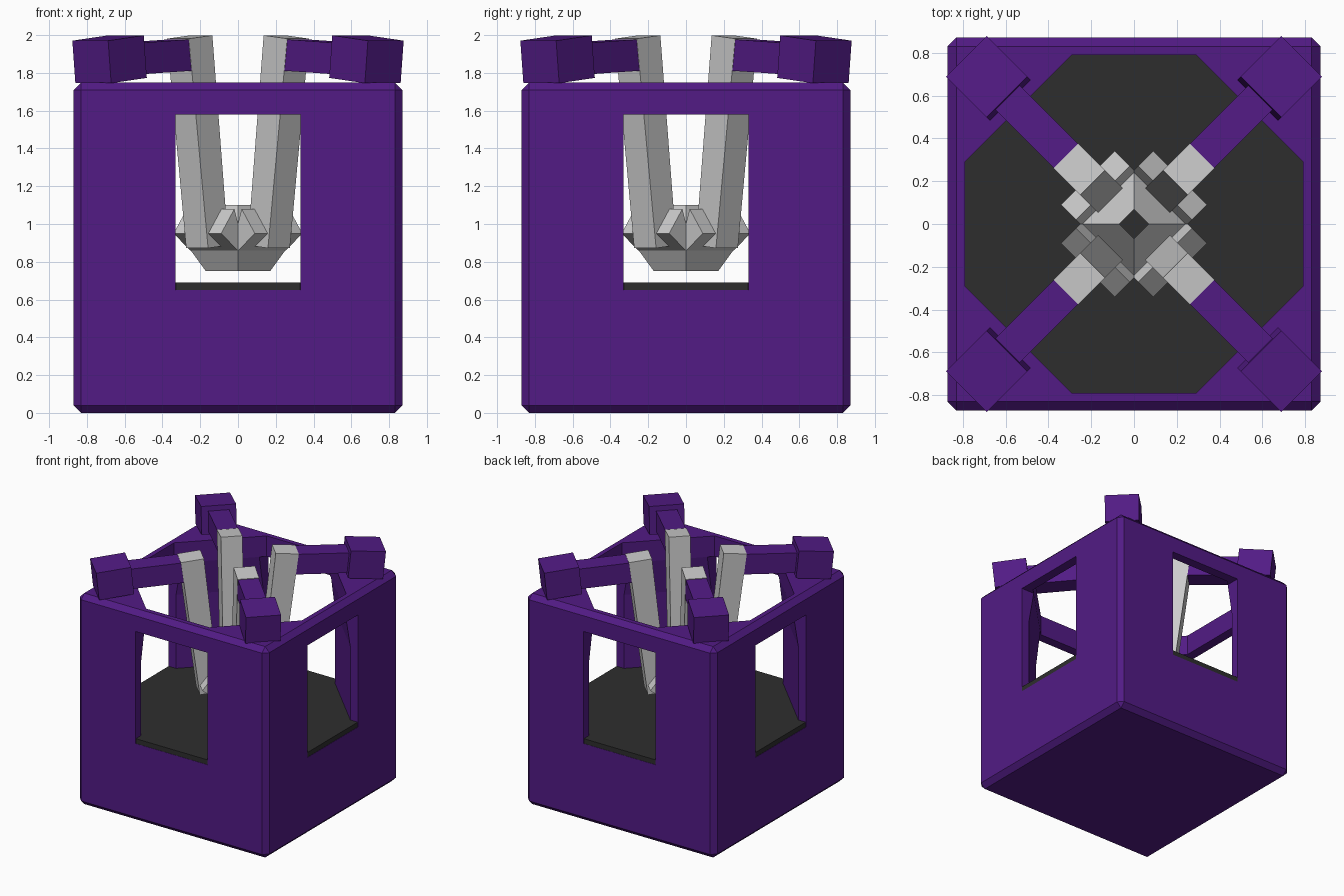
import bpy, bmesh, math
from mathutils import Vector, Matrix

if "Cube" in bpy.data.objects:
    bpy.data.objects.remove(bpy.data.objects["Cube"])


def material(name, color):
    m = bpy.data.materials.new(name)
    m.diffuse_color = color
    m.use_nodes = True
    m.node_tree.nodes["Principled BSDF"].inputs["Base Color"].default_value = m.diffuse_color
    return m


purple = material("purple", (0.085, 0.011, 0.235, 1))
dark = material("dark", (0.027, 0.027, 0.027, 1))


def finish(name, bm, mat=None):
    bmesh.ops.recalc_face_normals(bm, faces=bm.faces)
    me = bpy.data.meshes.new(name)
    bm.to_mesh(me)
    bm.free()
    ob = bpy.data.objects.new(name, me)
    bpy.context.collection.objects.link(ob)
    if mat:
        me.materials.append(mat)
    return ob


def loft(name, rings, mat=None, closed=False):
    """Skin matching point rings; cap the ends, or join last to first."""
    bm = bmesh.new()
    vs = [[bm.verts.new(p) for p in r] for r in rings]
    n = len(vs[0])
    for i in range(len(vs) if closed else len(vs) - 1):
        a, b = vs[i], vs[(i + 1) % len(vs)]
        for j in range(n):
            k = (j + 1) % n
            bm.faces.new((a[j], a[k], b[k], b[j]))
    if not closed:
        bm.faces.new(vs[0])
        bm.faces.new(vs[-1])
    return finish(name, bm, mat)


def box(name, lo, hi, mat=None):
    rect = [(lo[0], lo[1]), (hi[0], lo[1]), (hi[0], hi[1]), (lo[0], hi[1])]
    return loft(name, [[(x, y, z) for x, y in rect] for z in (lo[2], hi[2])], mat)


def octagon(a, b, z):
    """Square of half size a with flats of half width b."""
    return [(b, -a, z), (a, -b, z), (a, b, z), (b, a, z),
            (-b, a, z), (-a, b, z), (-a, -b, z), (-b, -a, z)]


def cut(ob, cutter):
    cutter.hide_render = True
    cutter.display_type = 'WIRE'
    m = ob.modifiers.new(cutter.name, 'BOOLEAN')
    m.operation = 'DIFFERENCE'
    m.solver = 'EXACT'
    m.object = cutter


# Chamfered housing with flared inner well and four windows
body = box("housing", (-0.87, -0.87, 0), (0.87, 0.87, 1.75), purple)
bev = body.modifiers.new("chamfer", 'BEVEL')
bev.width = 0.04
bev.segments = 1
cut(body, loft("well_cutter", [octagon(0.80, 0.33, 0.65), octagon(0.80, 0.33, 1.30),
                               octagon(0.79, 0.29, 1.58), octagon(0.79, 0.29, 1.95)]))
cut(body, box("window_cutter_y", (-0.33, -1, 0.65), (0.33, 1, 1.58)))
cut(body, box("window_cutter_x", (-1, -0.33, 0.65), (1, 0.33, 1.58)))

# Dark floor plate, showing as a sill in each window
loft("floor_plate", [octagon(0.868, 0.329, 0.60), octagon(0.868, 0.329, 0.69)], dark)

# Hollow square hub: closed profile of radius and height
loft("hub", [[(r * math.cos(i * math.pi / 2), r * math.sin(i * math.pi / 2), z)
              for i in range(4)]
             for r, z in ((0.07, 1.10), (0.25, 0.86), (0.17, 0.75), (0.07, 0.75))],
     closed=True)


def beam(name, p, q, v, h0, h1, side, mat=None):
    """Four-sided bar between p and q in the radial (u, z) plane."""
    rings = []
    for (u, z), h in ((p, h0), (q, h1)):
        o = Vector((u, 0, z))
        rings.append([o + Vector(side) * s * h + Vector((0, t * v, 0))
                      for s, t in ((-1, -1), (1, -1), (1, 1), (-1, 1))])
    return loft(name, rings, mat)


# Per corner: post cap, arm, leg and claw, modelled radially then turned
for i in range(4):
    parts = [
        beam("post_cap_%d" % i, (1.095, 1.858), (0.828, 1.886), 0.134, 0.113, 0.113,
             (0.10, 0, 0.995), purple),
        beam("arm_%d" % i, (0.86, 1.873), (0.42, 1.895), 0.08, 0.083, 0.083,
             (0.05, 0, 1), purple),
        beam("leg_%d" % i, (0.23, 0.88), (0.362, 1.99), 0.082, 0.076, 0.088,
             (1, 0, -0.10)),
    ]
    profile = [(0.304, 0.95), (0.18, 0.86), (0.17, 0.98), (0.205, 1.08)]
    parts.append(loft("claw_%d" % i, [[(u, v, z) for u, z in profile]
                                      for v in (-0.178, 0.178)]))
    turn = Matrix.Rotation(math.pi / 4 + i * math.pi / 2, 4, 'Z')
    for ob in parts:
        ob.data.transform(turn)
